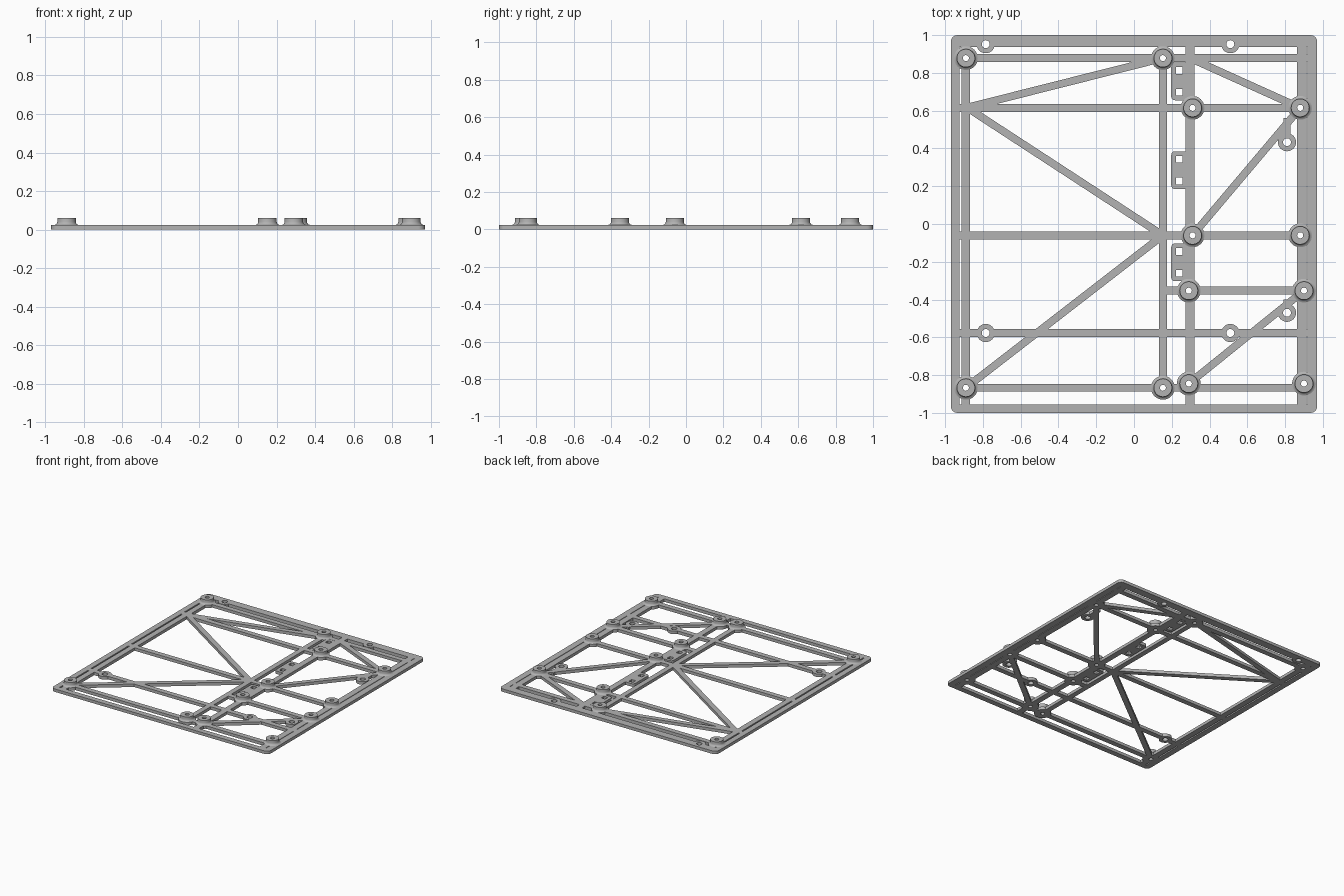
import bpy, bmesh, math
from mathutils import Vector

if "Cube" in bpy.data.objects:
    bpy.data.objects.remove(bpy.data.objects["Cube"], do_unlink=True)

T = 0.024          # plate thickness
TOP = 0.06         # boss height

grey = bpy.data.materials.new("light_grey")
grey.use_nodes = True
grey.diffuse_color = (0.45, 0.45, 0.45, 1)
for node in grey.node_tree.nodes:
    if node.type == 'BSDF_PRINCIPLED':
        node.inputs["Base Color"].default_value = grey.diffuse_color


def finish(name, bm):
    bmesh.ops.recalc_face_normals(bm, faces=bm.faces)
    mesh = bpy.data.meshes.new(name)
    bm.to_mesh(mesh)
    bm.free()
    mesh.materials.append(grey)
    obj = bpy.data.objects.new(name, mesh)
    bpy.context.collection.objects.link(obj)
    return obj


def add_prism(bm, outline, z0=0, z1=T):
    low = [bm.verts.new((p[0], p[1], z0)) for p in outline]
    high = [bm.verts.new((p[0], p[1], z1)) for p in outline]
    bm.faces.new(low)
    bm.faces.new(high)
    n = len(low)
    for i in range(n):
        j = (i + 1) % n
        bm.faces.new((low[i], low[j], high[j], high[i]))


def rect(x0, x1, y0, y1):
    return [(x0, y0), (x1, y0), (x1, y1), (x0, y1)]


def circle(c, r, n=32):
    return [(c[0] + r * math.cos(math.tau * i / n),
             c[1] + r * math.sin(math.tau * i / n)) for i in range(n)]


def rounded(x0, x1, y0, y1, r):
    pts = []
    corners = [(x1 - r, y1 - r), (x0 + r, y1 - r), (x0 + r, y0 + r), (x1 - r, y0 + r)]
    for k, (cx, cy) in enumerate(corners):
        for i in range(7):
            a = math.pi / 2 * (k + i / 6)
            pts.append((cx + r * math.cos(a), cy + r * math.sin(a)))
    return pts


def prism(name, outline):
    bm = bmesh.new()
    add_prism(bm, outline)
    return finish(name, bm)


def bar(name, a, b, half):
    a, b = Vector(a), Vector(b)
    d = (b - a).normalized()
    side = Vector((-d.y, d.x)) * half
    return prism(name, [a - side, b - side, b + side, a + side])


def lathe(name, c, profile, n=32):
    bm = bmesh.new()
    rings = [[bm.verts.new((x, y, z)) for x, y in circle(c, r, n)] for r, z in profile]
    bm.faces.new(rings[0])
    bm.faces.new(rings[-1])
    for lo, hi in zip(rings, rings[1:]):
        for i in range(n):
            j = (i + 1) % n
            bm.faces.new((lo[i], lo[j], hi[j], hi[i]))
    return finish(name, bm)


bosses = [(-.89, .878), (.153, .878), (.31, .615), (.88, .615), (.31, -.06), (.88, -.06),
          (.29, -.353), (.9, -.353), (.29, -.845), (.9, -.845), (-.89, -.867), (.153, -.867)]
eyelets = [(-.785, .952), (.51, .952), (-.785, -.577), (.51, -.577), (.81, .433), (.81, -.47)]
tab_centres = [.755, .285, -.203]

# Cutters for screw holes, tab windows and the frame opening
bm = bmesh.new()
for c in bosses:
    add_prism(bm, circle(c, .016, 24), -.1, .2)
for c in eyelets:
    add_prism(bm, circle(c, .021, 24), -.1, .2)
for y in tab_centres:
    for s in (-.058, .058):
        add_prism(bm, rect(.222, .258, y + s - .018, y + s + .018), -.1, .2)
hole_cutter = finish("hole_cutter", bm)
bm = bmesh.new()
add_prism(bm, rect(-.924, .919, -.956, .937), -.1, .2)
opening_cutter = finish("opening_cutter", bm)
cutters = [hole_cutter, opening_cutter]
for c in cutters:
    c.hide_render = True

# Outer frame
frame = prism("outer_frame", rounded(-.97, .97, -1, 1, .035))
parts = [frame]

# Cross rails
for i, (y, x0, x1) in enumerate([(.878, -.95, .95), (.615, -.95, .9), (-.06, -.95, .9),
                                 (-.353, .17, .9), (-.577, -.95, .95), (-.867, -.9, .92)]):
    parts.append(bar(f"cross_rail_{i + 1}", (x0, y), (x1, y), .021))

# Long rails
for i, (x, y0, y1, half) in enumerate([(-.89, -.98, .96, .023), (.153, -.867, .878, .021),
                                       (.297, -.98, .96, .024), (.889, -.98, .96, .025)]):
    parts.append(bar(f"long_rail_{i + 1}", (x, y0), (x, y1), half))

# Diagonal braces
for i, (a, b) in enumerate([((-.87, .62), bosses[1]), ((-.89, .62), (.153, -.06)),
                            (bosses[10], (.153, -.06)), ((.297, .878), bosses[3]),
                            (bosses[3], bosses[4]), (bosses[8], bosses[7])]):
    parts.append(bar(f"diagonal_brace_{i + 1}", a, b, .02))

# Eyelet rings and their short links
for i, c in enumerate(eyelets):
    parts.append(prism(f"eyelet_{i + 1}", circle(c, .048)))
for i, (c, y) in enumerate([(eyelets[4], .56), (eyelets[5], -.4)]):
    parts.append(bar(f"eyelet_link_{i + 1}", c, (c[0], y), .018))

# Raised screw bosses with flared feet
foot = [(.063, 0), (.063, T), (.055, .027), (.05, .033), (.048, .04), (.048, TOP)]
for i, c in enumerate(bosses):
    parts.append(lathe(f"screw_boss_{i + 1}", c, foot))

# Cable tabs
for i, y in enumerate(tab_centres):
    parts.append(prism(f"cable_tab_{i + 1}", rounded(.197, .3, y - .1, y + .1, .02)))

# Cut the openings, then bake the result
for obj in parts:
    for cutter in (cutters if obj is frame else [hole_cutter]):
        mod = obj.modifiers.new("cut", 'BOOLEAN')
        mod.operation = 'DIFFERENCE'
        mod.solver = 'EXACT'
        mod.object = cutter
graph = bpy.context.evaluated_depsgraph_get()
graph.update()
baked = [bpy.data.meshes.new_from_object(o.evaluated_get(graph)) for o in parts]
for obj, mesh in zip(parts, baked):
    obj.modifiers.clear()
    obj.data = mesh
    mesh.polygons.foreach_set("use_smooth", [True] * len(mesh.polygons))
    mesh.set_sharp_from_angle(angle=math.radians(30))
for c in cutters:
    bpy.data.objects.remove(c, do_unlink=True)
